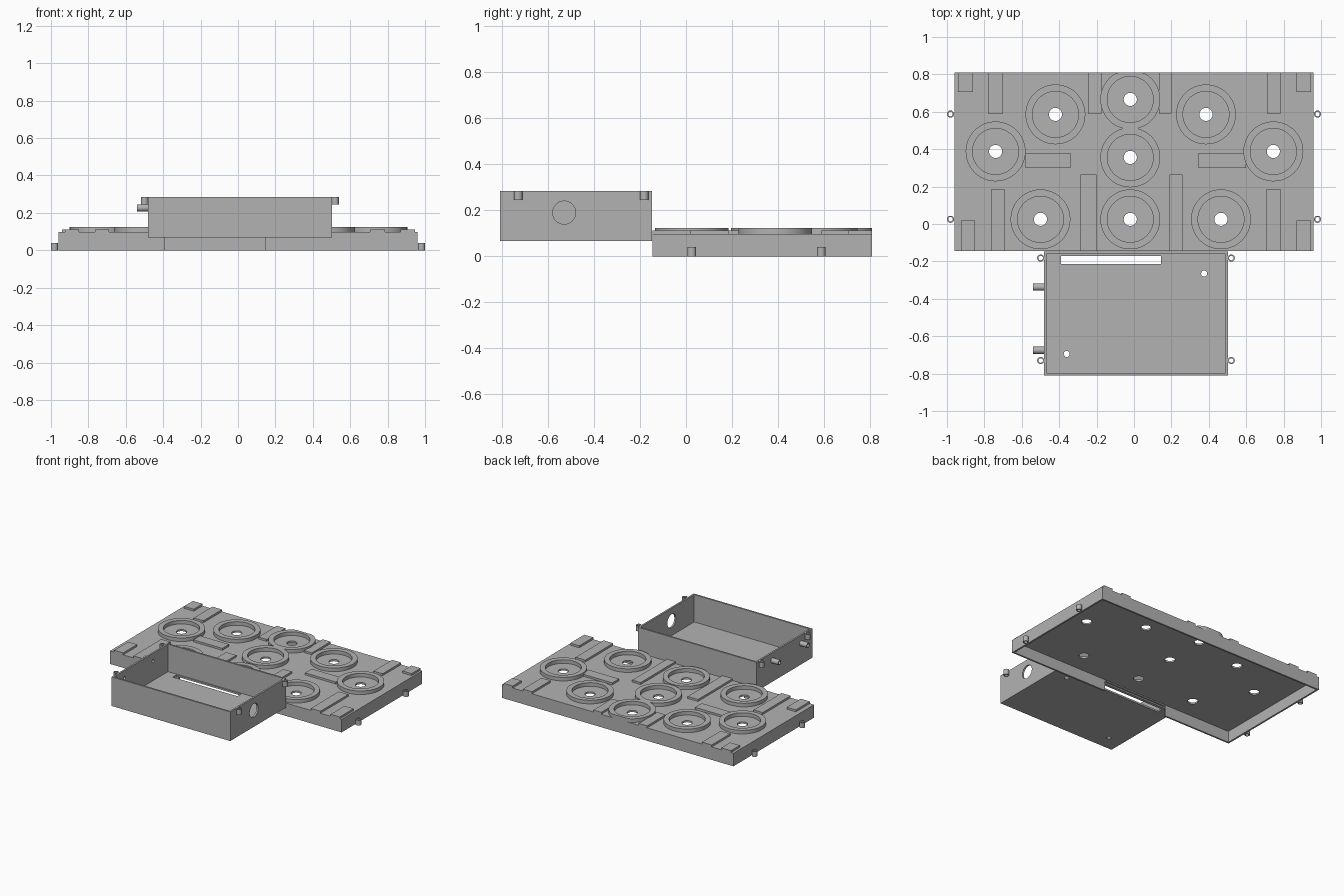
import bpy, bmesh
from math import pi
from mathutils import Matrix, Vector

if "Cube" in bpy.data.objects:
    bpy.data.objects.remove(bpy.data.objects["Cube"])

grey = bpy.data.materials.new("plain grey")
grey.use_nodes = True
COLOUR = (0.45, 0.45, 0.45, 1)
grey.diffuse_color = COLOUR
grey.node_tree.nodes["Principled BSDF"].inputs["Base Color"].default_value = COLOUR


def add_box(bm, x0, x1, y0, y1, z0, z1):
    lo, hi = Vector((x0, y0, z0)), Vector((x1, y1, z1))
    bmesh.ops.create_cube(bm, size=1, matrix=Matrix.Translation((lo + hi) / 2)
                          @ Matrix.Diagonal((*(hi - lo), 1)))


def add_cylinder(bm, centre, radius, depth, along_x=False):
    turn = Matrix.Rotation(pi / 2, 4, "Y") if along_x else Matrix()
    bmesh.ops.create_cone(bm, cap_ends=True, segments=48, radius1=radius, radius2=radius,
                          depth=depth, matrix=Matrix.Translation(centre) @ turn)


def add_tube(bm, centre, outer, inner, depth, along_x=False, sides=48):
    """Hollow cylinder made by spinning a rectangular section."""
    loops = []
    for radius, z in ((outer, -depth / 2), (outer, depth / 2),
                      (inner, depth / 2), (inner, -depth / 2)):
        loops.append([bm.verts.new(Matrix.Rotation(2 * pi * i / sides, 3, "Z")
                                   @ Vector((radius, 0, z))) for i in range(sides)])
    for a, b in zip(loops, loops[1:] + loops[:1]):
        for i in range(sides):
            j = (i + 1) % sides
            bm.faces.new((a[i], a[j], b[j], b[i]))
    turn = Matrix.Rotation(pi / 2, 4, "Y") if along_x else Matrix()
    bmesh.ops.transform(bm, matrix=Matrix.Translation(centre) @ turn,
                        verts=sum(loops, []))


def finish(name, bm):
    bmesh.ops.recalc_face_normals(bm, faces=bm.faces)
    mesh = bpy.data.meshes.new(name)
    bm.to_mesh(mesh)
    bm.free()
    mesh.materials.append(grey)
    obj = bpy.data.objects.new(name, mesh)
    bpy.context.collection.objects.link(obj)
    return obj


def activate(obj):
    bpy.ops.object.select_all(action="DESELECT")
    obj.select_set(True)
    bpy.context.view_layer.objects.active = obj


def smooth(obj):
    activate(obj)
    bpy.ops.object.shade_smooth_by_angle(angle=0.6)


def cut(obj, bm):
    """Subtract all the shapes in bm from the object."""
    cutter = finish("cutter", bm)
    cutter.hide_render = True
    mod = obj.modifiers.new("cut", "BOOLEAN")
    mod.operation, mod.solver, mod.object = "DIFFERENCE", "EXACT", cutter
    activate(obj)
    bpy.ops.object.modifier_apply(modifier=mod.name)
    bpy.data.objects.remove(cutter)
    smooth(obj)


# Shared dimensions
W, FRONT, BACK, TOP, WALL = 0.96, -0.145, 0.81, 0.097, 0.013
SLOT = (-0.39, 0.145)
RINGS = [(-0.42, 0.586), (0.385, 0.586), (-0.74, 0.388), (0.745, 0.388), (-0.02, 0.666),
         (-0.02, 0.356), (-0.5, 0.025), (-0.02, 0.025), (0.465, 0.025)]

# Panel: shallow lid, open underneath, with a hole per ring and a cable notch
bm = bmesh.new()
add_box(bm, -W, W, FRONT, BACK, 0, TOP)
panel = finish("panel", bm)
bm = bmesh.new()
add_box(bm, -W + WALL, W - WALL, FRONT + WALL, BACK - WALL, -0.1, TOP - WALL)
cut(panel, bm)
bm = bmesh.new()
for x, y in RINGS:
    add_cylinder(bm, (x, y, TOP), 0.035, 0.1)
add_box(bm, *SLOT, FRONT - 0.02, FRONT + WALL + 0.01, -0.05, 0.075)
cut(panel, bm)

# Raised rings, trimmed flush with the back edge
bm = bmesh.new()
for x, y in RINGS:
    add_tube(bm, (x, y, 0.109), 0.16, 0.123, 0.03)
for v in bm.verts:
    v.co.y = min(v.co.y, BACK)
smooth(finish("button_rings", bm))

# Raised rectangular pads
bm = bmesh.new()
PADS = [(-0.94, -0.86, 0.705, BACK), (0.87, 0.945, 0.705, BACK),
        (-0.78, -0.70, 0.59, BACK), (0.71, 0.785, 0.59, BACK),
        (-0.245, -0.175, 0.59, BACK), (0.135, 0.2, 0.59, BACK),
        (-0.58, -0.34, 0.3, 0.38), (0.345, 0.6, 0.3, 0.38),
        (-0.285, -0.2, FRONT, 0.265), (0.19, 0.26, FRONT, 0.265),
        (-0.765, -0.69, FRONT, 0.185), (0.705, 0.785, FRONT, 0.185),
        (-0.925, -0.85, FRONT, 0.02), (0.87, 0.945, FRONT, 0.02)]
for pad in PADS:
    add_box(bm, *pad, TOP - 0.005, 0.112)
finish("raised_pads", bm)

# Screw sleeves on the panel sides
bm = bmesh.new()
for x in (-0.981, 0.981):
    for y in (0.025, 0.588):
        add_tube(bm, (x, y, 0.02), 0.019, 0.012, 0.04)
smooth(finish("panel_screw_sleeves", bm))

# Open tray in front of the panel
X0, X1, Y0, Y1, Z0, Z1 = -0.48, 0.503, -0.81, -0.148, 0.067, 0.285
bm = bmesh.new()
add_box(bm, X0, X1, Y0, Y1, Z0, Z1)
tray = finish("tray", bm)
bm = bmesh.new()
add_box(bm, X0 + WALL, X1 - WALL, Y0 + WALL, Y1 - WALL, Z0 + WALL, Z1 + 0.1)
cut(tray, bm)
bm = bmesh.new()
add_box(bm, *SLOT, -0.215, -0.17, Z0 - 0.05, Z0 + 0.05)
for x, y in ((0.375, -0.265), (-0.36, -0.695)):
    add_cylinder(bm, (x, y, Z0), 0.016, 0.1)
add_cylinder(bm, (X1, -0.53, 0.19), 0.05, 0.1, True)
SPOUTS = (-0.337, -0.675)
for y in SPOUTS:
    add_cylinder(bm, (X0, y, 0.227), 0.012, 0.08, True)
cut(tray, bm)

# Tubes through the tray side
bm = bmesh.new()
for y in SPOUTS:
    add_tube(bm, (X0 - 0.03, y, 0.227), 0.019, 0.012, 0.06, True)
smooth(finish("side_spouts", bm))

# Screw sleeves on the tray rim
bm = bmesh.new()
for x in (X0 - 0.019, X1 + 0.017):
    for y in (-0.182, -0.73):
        add_tube(bm, (x, y, Z1 - 0.02), 0.019, 0.012, 0.04)
smooth(finish("tray_screw_sleeves", bm))
